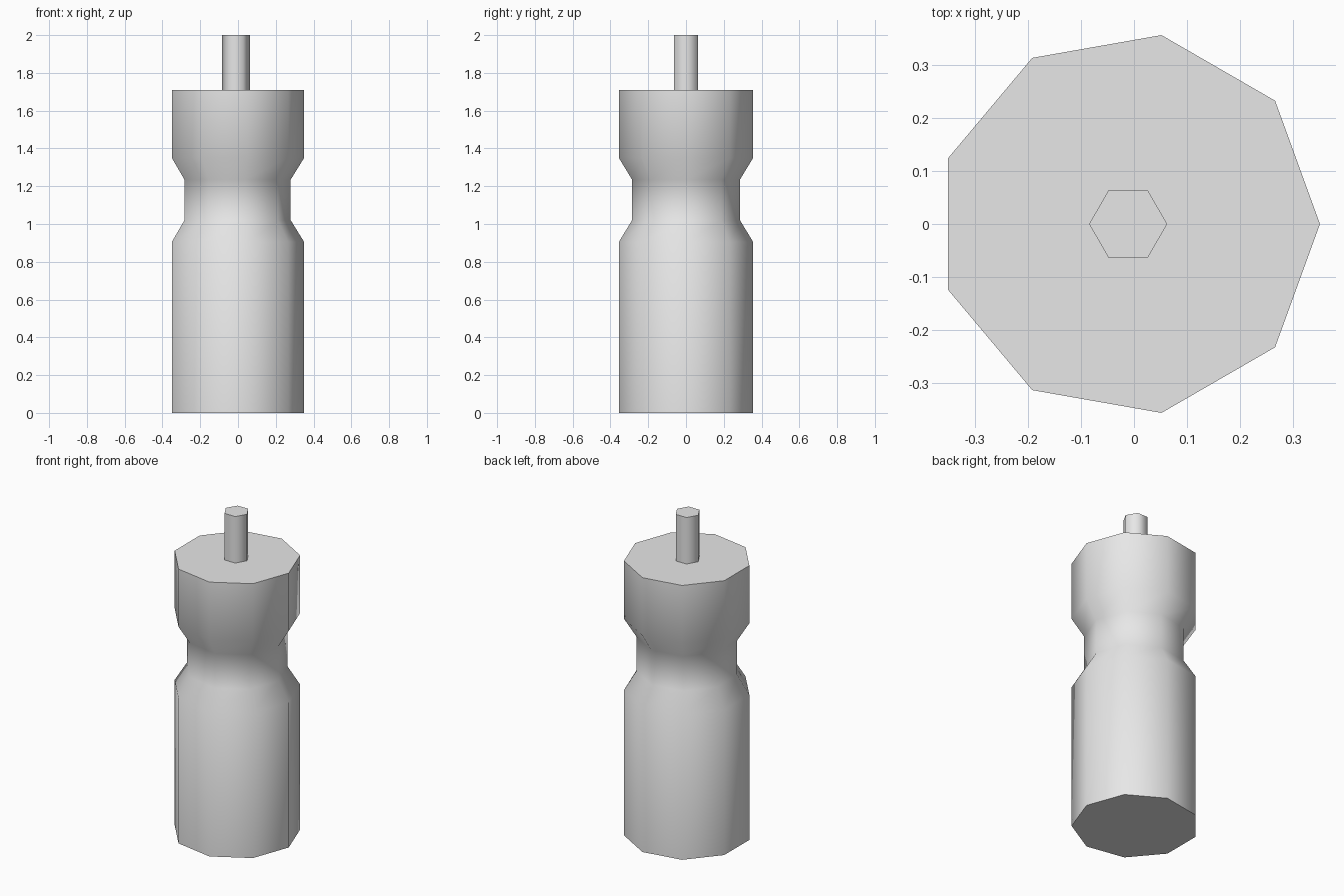
import bpy
import bmesh
from math import cos, sin, tau, radians

cube = bpy.data.objects.get("Cube")
if cube:
    bpy.data.objects.remove(cube, do_unlink=True)

AXIS_X = -0.011  # shared axis of the body and pin

grey = bpy.data.materials.new("plain grey")
grey.use_nodes = True
colour = (0.8, 0.8, 0.8, 1)
grey.diffuse_color = colour
grey.node_tree.nodes["Principled BSDF"].inputs["Base Color"].default_value = colour


def lathe(name, sides, profile):
    """Stack rings of (radius, height) into a closed, smooth-sided solid."""
    bm = bmesh.new()
    rings = [[bm.verts.new((r * cos(tau * i / sides), r * sin(tau * i / sides), z))
              for i in range(sides)] for r, z in profile]
    for low, high in zip(rings, rings[1:]):
        for i in range(sides):
            j = (i + 1) % sides
            bm.faces.new((low[i], low[j], high[j], high[i]))
    bm.faces.new(rings[0][::-1])
    bm.faces.new(rings[-1])
    mesh = bpy.data.meshes.new(name)
    bm.to_mesh(mesh)
    bm.free()
    mesh.materials.append(grey)
    obj = bpy.data.objects.new(name, mesh)
    obj.location.x = AXIS_X
    bpy.context.collection.objects.link(obj)
    bpy.ops.object.select_all(action='DESELECT')
    obj.select_set(True)
    bpy.context.view_layer.objects.active = obj
    bpy.ops.object.shade_smooth_by_angle(angle=radians(65))
    return obj


# Nine-sided body with a narrow waist
BODY, WAIST = 0.361, 0.29
lathe("body", 9, [(BODY, 0), (BODY, 0.905), (WAIST, 1.02),
                  (WAIST, 1.235), (BODY, 1.35), (BODY, 1.71)])

# Six-sided pin standing on the top
lathe("top_pin", 6, [(0.0735, 1.70), (0.0735, 2.0)])
